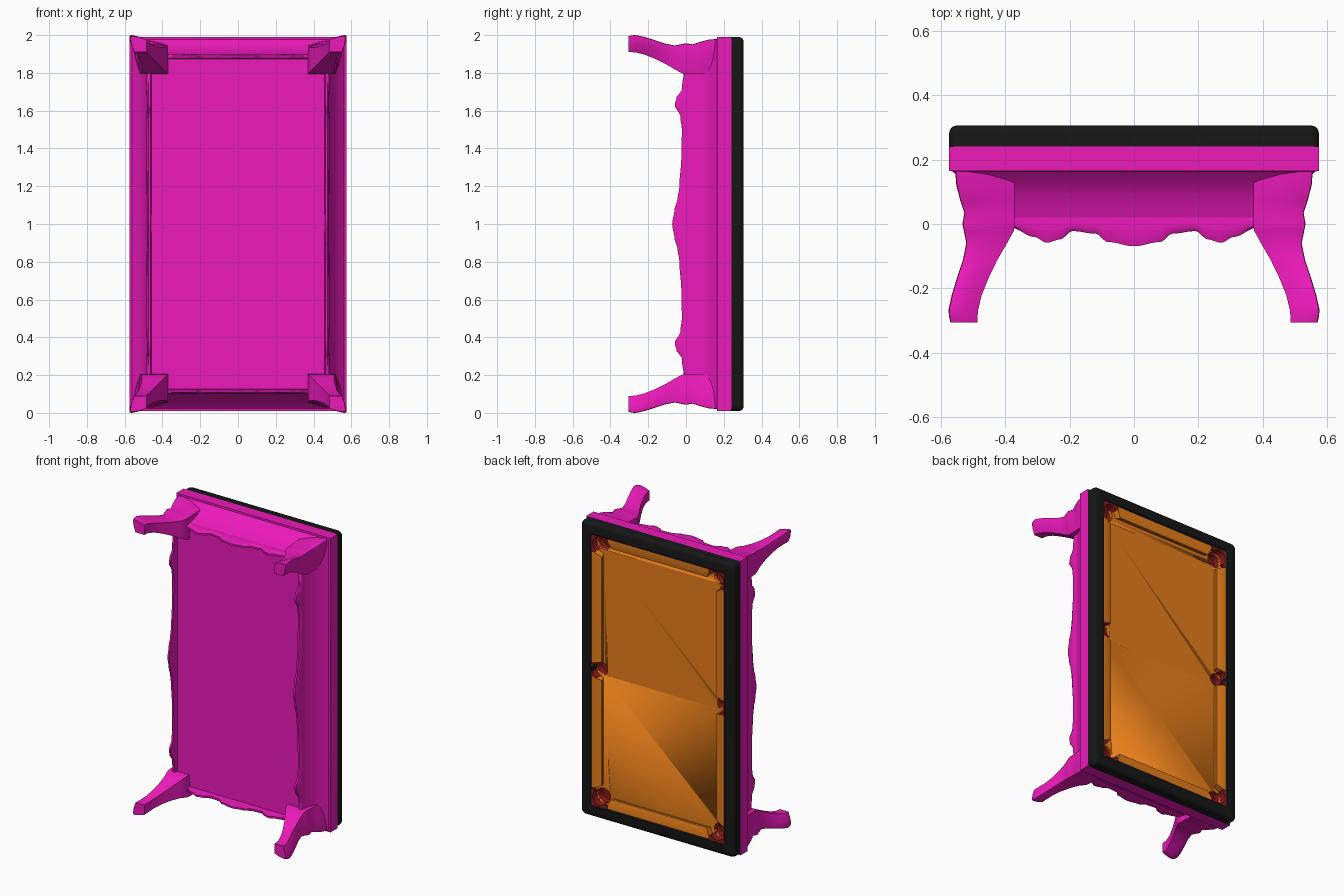
import bpy, bmesh, math

if "Cube" in bpy.data.objects:
    bpy.data.objects.remove(bpy.data.objects["Cube"])

# Table tipped on its end: u = width (x), v = length from centre (z - 1), w = table height (y)
HX, HV = 0.574, 0.99


def P(u, v, w):
    return (u, w, v + 1.0)


def material(name, rgb):
    m = bpy.data.materials.new(name)
    m.diffuse_color = (*rgb, 1)
    m.use_nodes = True
    m.node_tree.nodes["Principled BSDF"].inputs["Base Color"].default_value = m.diffuse_color
    return m


WOOD = material("magenta_body", (0.85, 0.01, 0.50))
BLACK = material("black_rail", (0.008, 0.008, 0.008))
CLOTH = material("orange_cloth", (0.80, 0.21, 0.01))
RED = material("dark_red_pocket", (0.25, 0.01, 0.01))


def finish(name, bm, mat, angle=35):
    bmesh.ops.recalc_face_normals(bm, faces=bm.faces)
    me = bpy.data.meshes.new(name)
    bm.to_mesh(me)
    bm.free()
    ob = bpy.data.objects.new(name, me)
    bpy.context.collection.objects.link(ob)
    if mat:
        me.materials.append(mat)
    bpy.ops.object.select_all(action='DESELECT')
    ob.select_set(True)
    bpy.context.view_layer.objects.active = ob
    bpy.ops.object.shade_smooth_by_angle(angle=math.radians(angle))
    return ob


def loft(bm, rings, caps=True, wrap=False, closed=True):
    """Skin a list of equal-length point rings."""
    vs = [[bm.verts.new(P(*p)) for p in r] for r in rings]
    n = len(vs[0])
    for k in range(len(vs) if wrap else len(vs) - 1):
        a, b = vs[k], vs[(k + 1) % len(vs)]
        for i in range(n if closed else n - 1):
            j = (i + 1) % n
            bm.faces.new((a[i], a[j], b[j], b[i]))
    if caps:
        bm.faces.new(vs[0])
        bm.faces.new(vs[-1])


def rect_ring(d, w, r=0.0, seg=8):
    """Rectangle inset by d at height w, with optional round corners."""
    hx, hv = HX - d, HV - d
    if r <= 0:
        return [(hx, hv, w), (-hx, hv, w), (-hx, -hv, w), (hx, -hv, w)]
    pts = []
    for q, (sx, sv) in enumerate([(1, 1), (-1, 1), (-1, -1), (1, -1)]):
        for k in range(seg + 1):
            a = math.pi / 2 * (q + k / seg)
            pts.append((sx * (hx - r) + r * math.cos(a), sv * (hv - r) + r * math.sin(a), w))
    return pts


def circle(u, v, w, r, n=24):
    return [(u + r * math.cos(2 * math.pi * k / n), v + r * math.sin(2 * math.pi * k / n), w)
            for k in range(n)]


def ease(keys, t):
    for (a, wa), (b, wb) in zip(keys, keys[1:]):
        if t <= b:
            f = (t - a) / (b - a)
            return wa + (wb - wa) * (1 - math.cos(math.pi * f)) / 2
    return keys[-1][1]


# Body: underside panel, coved skirt, frame band, hollow under the cloth
bm = bmesh.new()
loft(bm, [rect_ring(d, w) for d, w in
          [(0.095, 0.01), (0.085, 0.04), (0.068, 0.09), (0.04, 0.135), (0.012, 0.163),
           (0.0, 0.165), (0.0, 0.24), (0.06, 0.24), (0.06, 0.18)]])
finish("table_body", bm, WOOD)

# Black top rail
bm = bmesh.new()
loft(bm, [rect_ring(d, w, r) for d, w, r in
          [(0.0, 0.24, 0.03), (0.0, 0.28, 0.03), (0.003, 0.292, 0.03), (0.010, 0.301, 0.028),
           (0.022, 0.305, 0.02), (0.074, 0.305, 0.01), (0.08, 0.30, 0.01), (0.08, 0.24, 0.01)]],
     caps=False, wrap=True)
finish("top_rail", bm, BLACK)

# Scalloped aprons under the skirt
LONG = [(0, -.073), (.08, -.06), (.13, -.045), (.2, -.035), (.35, -.025), (.5, -.022),
        (.57, -.03), (.63, -.06), (.67, -.05), (.71, -.022), (.81, -.012)]
SHORT = [(0, -.069), (.08, -.056), (.12, -.03), (.19, -.022), (.23, -.048), (.27, -.058),
         (.31, -.04), (.38, -.012)]


def apron(name, keys, half, along_v, sign):
    bm = bmesh.new()
    rings = []
    n = 96
    for k in range(n + 1):
        t = keys[-1][0] * (2 * k / n - 1)
        b = ease(keys, abs(t))
        sec = [(0.092, 0.03), (0.090, 0.0), (0.092, b * 0.6), (0.100, b), (0.112, b), (0.118, 0.03)]
        rings.append([(sign * (half - d), t, w) if along_v else (t, sign * (half - d), w)
                      for d, w in sec])
    loft(bm, rings)
    finish(name, bm, WOOD, 40)


for sign, tag in ((1, "a"), (-1, "b")):
    apron("side_apron_" + tag, LONG, HX, True, sign)
    apron("end_apron_" + tag, SHORT, HV, False, sign)

# Cabriole legs: (height, inner corner, side width, outer crest) along the diagonal
LEG = [(.17, 0, .15, .185), (.12, 0, .15, .181), (.07, 0, .148, .168), (.035, 0, .146, .156),
       (0, 0, .145, .162), (-.02, .002, .142, .158), (-.06, .024, .138, .15),
       (-.11, .053, .143, .16), (-.17, .082, .153, .18), (-.22, .102, .165, .195),
       (-.265, .113, .177, .205), (-.285, .115, .18, .204), (-.305, .115, .18, .199)]
for sx in (1, -1):
    for sv in (1, -1):
        bm = bmesh.new()
        rings = []
        for w, i, s, o in LEG:
            half = [(s, i), (s + (o - s) * 0.7, i + (o - i) * 0.45), (o, i + (o - i) * 0.85)]
            sec = [(i, i)] + half + [(o * .99, o * .99)] + [(b, a) for a, b in reversed(half)]
            rings.append([(sx * (0.37 + a), sv * (0.795 + b), w) for a, b in sec])
        loft(bm, rings)
        finish("leg_%s_%s" % ("right" if sx > 0 else "left", "top" if sv > 0 else "bottom"),
               bm, WOOD, 50)

# Pocket positions: (u, v, radius, plate half size, facing angle, half sweep)
POCKETS = []
for sx in (1, -1):
    POCKETS.append((sx * 0.452, 0, 0.044, 0.048, 0 if sx > 0 else math.pi, math.radians(90)))
    for sv in (1, -1):
        POCKETS.append((sx * 0.437, sv * 0.853, 0.05, 0.06, math.atan2(sv, sx), math.radians(105)))

# Playing cloth with six holes
bm = bmesh.new()
loft(bm, [rect_ring(0.07, 0.235), rect_ring(0.07, 0.25)])
cloth = finish("playing_cloth", bm, CLOTH)
bm = bmesh.new()
for u, v, r, *_ in POCKETS:
    loft(bm, [circle(u, v, 0.2, r), circle(u, v, 0.3, r)])
cutter = finish("hole_cutter", bm, None)
cutter.hide_render = True
cutter.hide_viewport = True
mod = cloth.modifiers.new("holes", 'BOOLEAN')
mod.operation = 'DIFFERENCE'
mod.solver = 'EXACT'
mod.object = cutter

# Pockets: sunken cup plus a raised jaw plate around the outer side
for n, (u, v, r, h, face, sweep) in enumerate(POCKETS):
    bm = bmesh.new()
    vs = [circle(u, v, 0.251, r), circle(u, v, 0.19, r)]
    loft(bm, vs, caps=False)
    bm.faces.new([bm.verts.new(P(*p)) for p in circle(u, v, 0.19, r)])
    low, top, out, base = [], [], [], []
    for k in range(29):
        a = face + sweep * (2 * k / 28 - 1)
        c, s = math.cos(a), math.sin(a)
        q = h / max(abs(c), abs(s))
        low.append((u + r * c, v + r * s, 0.245))
        top.append((u + r * c, v + r * s, 0.298))
        out.append((u + q * c, v + q * s, 0.300))
        base.append((u + q * c, v + q * s, 0.245))
    loft(bm, [low, top, out, base], caps=False, closed=False)
    bmesh.ops.remove_doubles(bm, verts=bm.verts, dist=1e-5)
    finish("pocket_%d" % n, bm, RED)


# Cushions with angled ends
def cushion(name, lo, hi, cut_lo, cut_hi, half, along_v, sign):
    bm = bmesh.new()
    prof = [(0.078, 0.298, 0), (0.105, 0.298, 0.3), (0.145, 0.288, 1), (0.148, 0.28, 1),
            (0.135, 0.249, 0.8), (0.078, 0.249, 0)]
    rings = []
    for t, c in ((lo, cut_lo), (hi, -cut_hi)):
        rings.append([(sign * (half - d), t + c * f, w) if along_v else (t + c * f, sign * (half - d), w)
                      for d, w, f in prof])
    loft(bm, rings)
    finish(name, bm, CLOTH, 30)


for sign, tag in ((1, "a"), (-1, "b")):
    cushion("side_cushion_upper_" + tag, 0.046, 0.80, 0.015, 0.03, HX, True, sign)
    cushion("side_cushion_lower_" + tag, -0.80, -0.046, 0.03, 0.015, HX, True, sign)
    cushion("end_cushion_" + tag, -0.385, 0.385, 0.03, 0.03, HV, False, sign)
